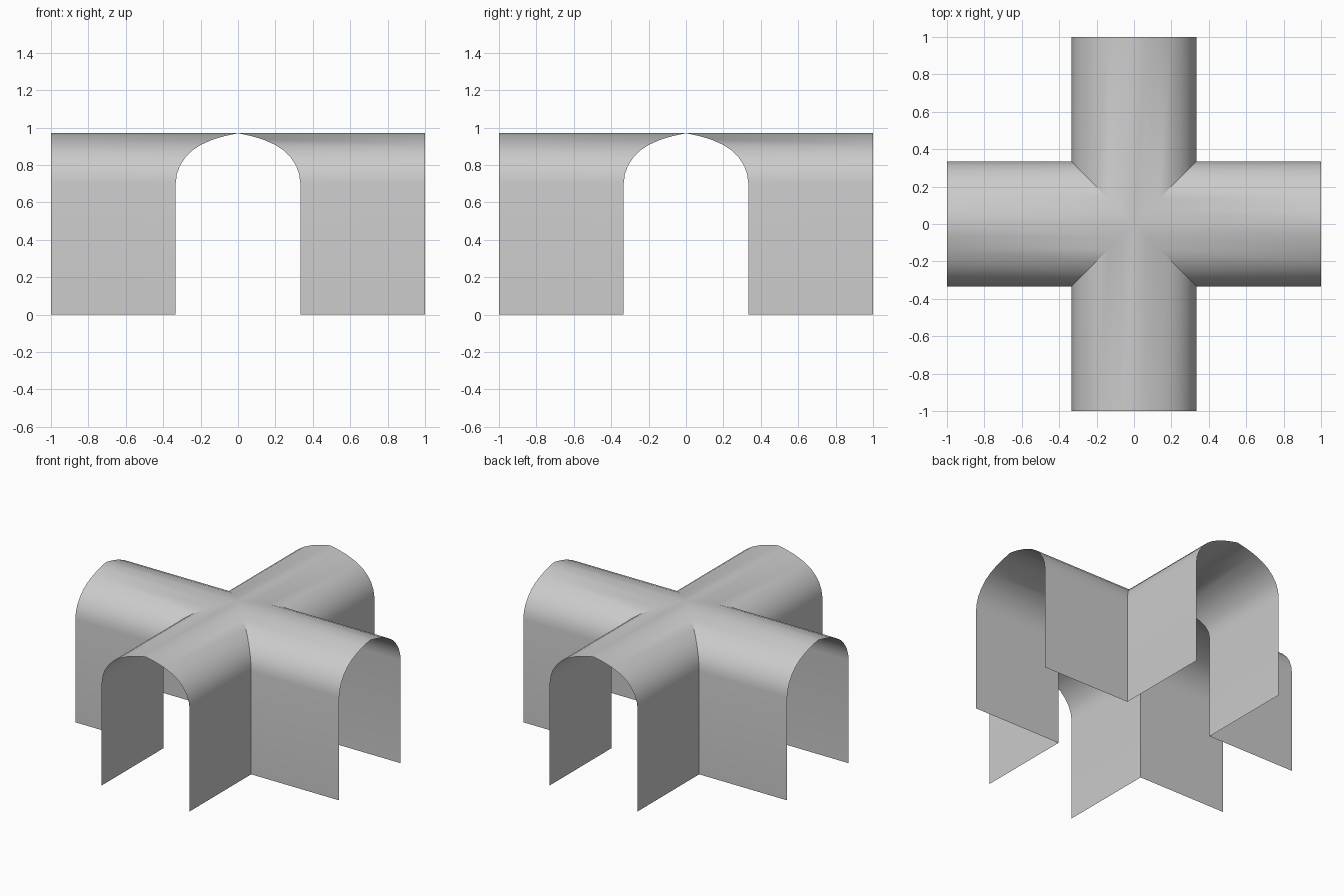
import bpy, bmesh
from math import radians
from mathutils import Matrix

cube = bpy.data.objects.get("Cube")
if cube:
    bpy.data.objects.remove(cube, do_unlink=True)

ARM_END = 1.0

# Plain grey sheet
grey = bpy.data.materials.new("plain_grey")
grey.use_nodes = True
colour = (0.6, 0.6, 0.6, 1)
grey.diffuse_color = colour
grey.node_tree.nodes["Principled BSDF"].inputs["Base Color"].default_value = colour

# Half of the depressed arch, from floor to crown (x, z)
half = [(0.333, 0), (0.333, 0.705), (0.327, 0.75), (0.311, 0.795), (0.282, 0.84),
        (0.243, 0.879), (0.2, 0.907), (0.135, 0.936), (0.07, 0.955), (0, 0.97)]
arch = [(-x, z) for x, z in half] + half[-2::-1]

# Four vault arms, each mitred along the diagonals where they cross
bm = bmesh.new()
for quarter in range(4):
    turn = Matrix.Rotation(radians(90 * quarter), 3, "Z")
    inner = [bm.verts.new(turn @ Matrix.Identity(3) @ bm_v) for bm_v in
             [Matrix.Translation((x, -abs(x), z)).translation for x, z in arch]]
    outer = [bm.verts.new(turn @ Matrix.Translation((x, -ARM_END, z)).translation)
             for x, z in arch]
    for i in range(len(arch) - 1):
        bm.faces.new((outer[i], outer[i + 1], inner[i + 1], inner[i]))
bmesh.ops.remove_doubles(bm, verts=bm.verts[:], dist=0.0005)
bmesh.ops.recalc_face_normals(bm, faces=bm.faces[:])
bm.faces.ensure_lookup_table()
if max(bm.faces, key=lambda f: f.calc_center_median().z).normal.z < 0:
    bmesh.ops.reverse_faces(bm, faces=bm.faces[:])

mesh = bpy.data.meshes.new("cross_vault")
bm.to_mesh(mesh)
bm.free()
mesh.materials.append(grey)
vault = bpy.data.objects.new("cross_vault", mesh)
bpy.context.collection.objects.link(vault)
bpy.context.view_layer.objects.active = vault
vault.select_set(True)
bpy.ops.object.shade_smooth_by_angle(angle=radians(30))
